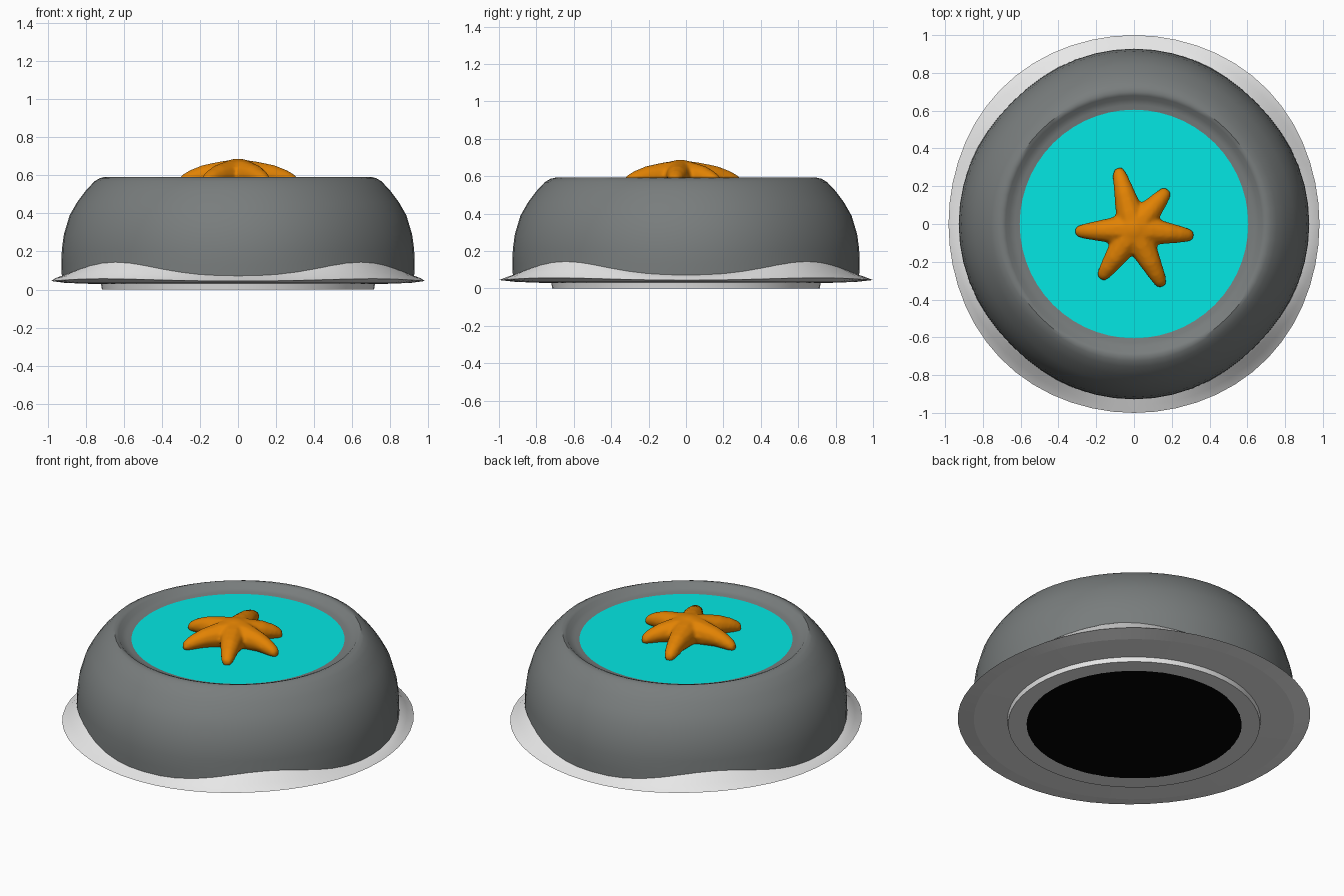
import bpy, bmesh, math
from mathutils import Vector

if "Cube" in bpy.data.objects:
    bpy.data.objects.remove(bpy.data.objects["Cube"])

SEG = 56

def material(name, rgb):
    m = bpy.data.materials.new(name)
    m.diffuse_color = (*rgb, 1)
    m.use_nodes = True
    m.node_tree.nodes["Principled BSDF"].inputs["Base Color"].default_value = m.diffuse_color
    return m

GREY = material("stone grey", (0.19, 0.205, 0.205))
LIGHT = material("pale grey", (0.80, 0.80, 0.80))
CYAN = material("water cyan", (0.001, 0.80, 0.77))
ORANGE = material("starfish orange", (0.76, 0.225, 0.001))
BLACK = material("black", (0.001, 0.001, 0.001))

def finish(name, bm, mats, angle=40):
    bmesh.ops.recalc_face_normals(bm, faces=bm.faces)
    me = bpy.data.meshes.new(name)
    bm.to_mesh(me)
    bm.free()
    for m in mats:
        me.materials.append(m)
    ob = bpy.data.objects.new(name, me)
    bpy.context.collection.objects.link(ob)
    bpy.ops.object.select_all(action='DESELECT')
    ob.select_set(True)
    bpy.context.view_layer.objects.active = ob
    bpy.ops.object.shade_smooth_by_angle(angle=math.radians(angle))
    return ob

def lathe(name, profile, mat, angle=40):
    """profile(a) gives the (r, z) points at angle a."""
    bm = bmesh.new()
    cols = []
    for i in range(SEG):
        a = 2 * math.pi * i / SEG
        cols.append([bm.verts.new((r * math.cos(a), r * math.sin(a), z)) for r, z in profile(a)])
    for i in range(SEG):
        p, q = cols[i], cols[(i + 1) % SEG]
        for j in range(len(p) - 1):
            bm.faces.new((p[j], q[j], q[j + 1], p[j + 1]))
    return finish(name, bm, [mat], angle)

def disc(name, r, z, mat, up):
    bm = bmesh.new()
    vs = [bm.verts.new((r * math.cos(2 * math.pi * i / SEG), r * math.sin(2 * math.pi * i / SEG), z))
          for i in range(SEG)]
    bm.faces.new(vs)
    ob = finish(name, bm, [mat])
    if (ob.data.polygons[0].normal.z > 0) != up:
        ob.data.flip_normals()
    return ob

def diagonal(a):
    """1 on the four diagonals, 0 on the axes."""
    return ((1 - math.cos(4 * a)) / 2) ** 1.3

# Rounded stone bowl with its rolled lip, slightly tighter on the diagonals
BOWL = [(0.925, 0.04), (0.928, 0.13), (0.926, 0.21), (0.915, 0.29), (0.885, 0.39), (0.845, 0.46),
        (0.80, 0.52), (0.755, 0.568), (0.725, 0.586), (0.70, 0.592), (0.68, 0.585),
        (0.66, 0.563), (0.63, 0.556), (0.605, 0.552)]
lathe("bowl", lambda a: [(r * (1 - 0.016 * diagonal(a)) if z > 0.04 and r > 0.72 else r, z)
                         for r, z in BOWL], GREY)

# Water surface
disc("water", 0.606, 0.552, CYAN, True)

# Wavy pale skirt, rising against the bowl on the diagonals
def skirt(a):
    d = diagonal(a)
    edge = 1.0 - 0.018 * math.cos(a) ** 2 + 0.012 * d
    return [(0.905, 0.08 + 0.07 * d), (0.932 - 0.008 * d, 0.07 + 0.065 * d),
            (0.96, 0.06 + 0.03 * d), (edge, 0.045 + 0.012 * d), (0.91, 0.035)]
lathe("skirt", skirt, LIGHT, 60)

# Pale underside with foot ring and black base
UNDER = [(0.91, 0.035), (0.72, 0.028), (0.715, 0.0), (0.61, 0.0)]
lathe("foot_ring", lambda a: UNDER, LIGHT)
disc("base_plate", 0.612, 0.0, BLACK, False)

# Starfish: six drooping arms and a domed middle, fused by remeshing
bm = bmesh.new()
CENTRE = Vector((0, -0.03, 0))
TIPS = [(-0.085, 0.295), (0.18, 0.18), (0.315, -0.062), (0.152, -0.33), (-0.177, -0.29), (-0.31, -0.04)]
RINGS = [(0.0, 0.602, 0.088), (0.3, 0.602, 0.074), (0.6, 0.6, 0.056),
         (0.82, 0.585, 0.043), (0.94, 0.572, 0.033), (1.0, 0.565, 0.02)]
for x, y in TIPS:
    tip = Vector((x, y, 0))
    side = (tip - CENTRE).normalized().cross(Vector((0, 0, 1)))
    rings = []
    for t, z, r in RINGS:
        c = CENTRE.lerp(tip, t) + Vector((0, 0, z))
        rings.append([bm.verts.new(c + side * r * math.cos(k * math.pi / 5)
                                   + Vector((0, 0, r * math.sin(k * math.pi / 5)))) for k in range(10)])
    for p, q in zip(rings, rings[1:]):
        for k in range(10):
            bm.faces.new((p[k], p[k - 1], q[k - 1], q[k]))
    bm.faces.new(rings[0])
    bm.faces.new(rings[-1])
dome = bmesh.ops.create_uvsphere(bm, u_segments=20, v_segments=12, radius=0.105)["verts"]
for v in dome:
    v.co = Vector((v.co.x, v.co.y, v.co.z * 0.85 + 0.6)) + CENTRE
star = finish("starfish", bm, [ORANGE])
mod = star.modifiers.new("fuse", 'REMESH')
mod.mode = 'VOXEL'
mod.voxel_size = 0.011
mod.use_smooth_shade = True
mod = star.modifiers.new("soften", 'SMOOTH')
mod.factor = 0.5
mod.iterations = 5
